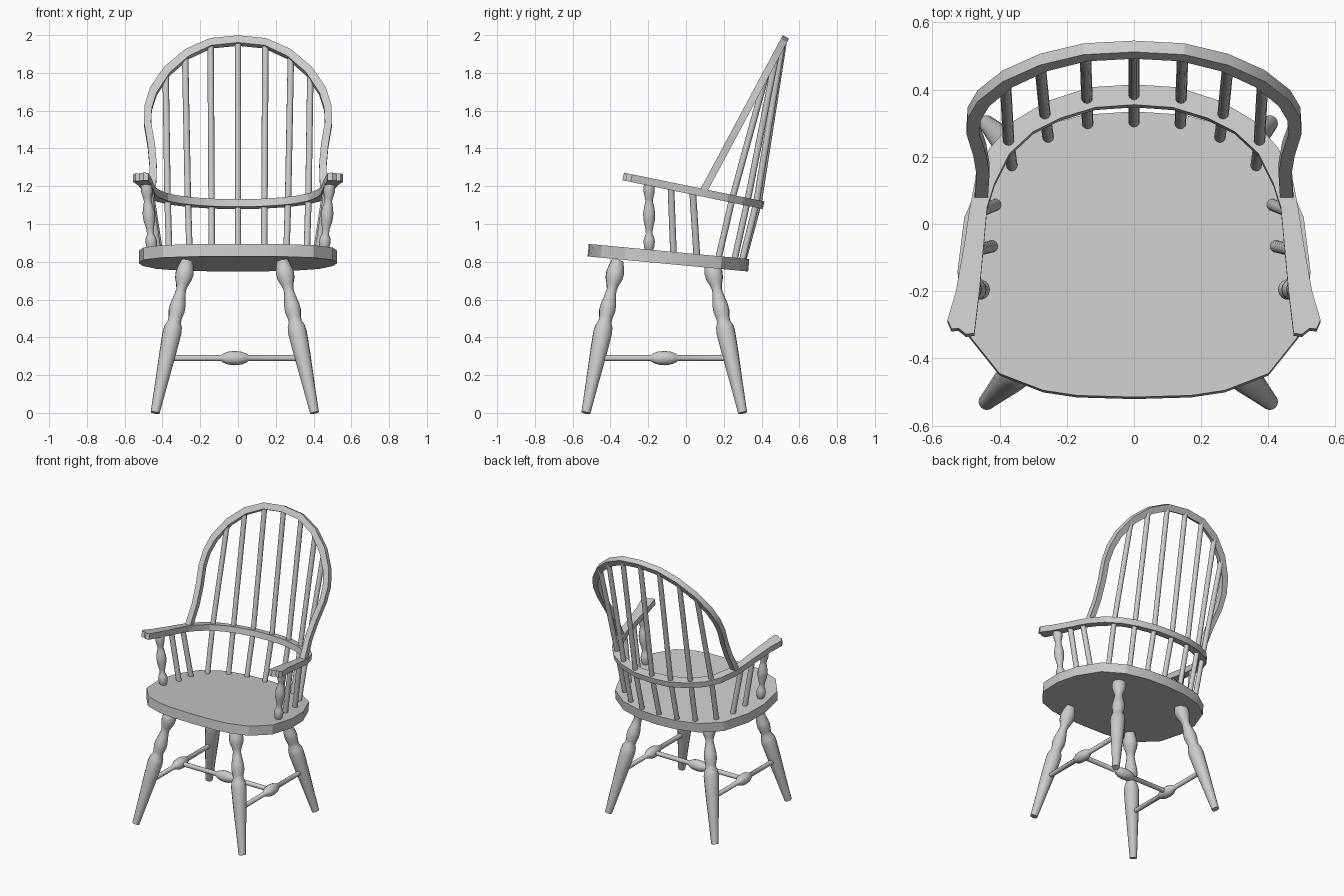
import bpy, bmesh
from mathutils import Vector

cube = bpy.data.objects.get("Cube")
if cube:
    bpy.data.objects.remove(cube, do_unlink=True)

GREY = bpy.data.materials.new("plain_grey")
GREY.use_nodes = True
GREY.diffuse_color = (0.6, 0.6, 0.6, 1)
GREY.node_tree.nodes["Principled BSDF"].inputs["Base Color"].default_value = (0.6, 0.6, 0.6, 1)


def finish(name, bm, angle=0.6):
    bmesh.ops.recalc_face_normals(bm, faces=bm.faces)
    mesh = bpy.data.meshes.new(name)
    bm.to_mesh(mesh)
    bm.free()
    mesh.materials.append(GREY)
    obj = bpy.data.objects.new(name, mesh)
    bpy.context.collection.objects.link(obj)
    bpy.ops.object.select_all(action="DESELECT")
    obj.select_set(True)
    bpy.context.view_layer.objects.active = obj
    bpy.ops.object.shade_smooth_by_angle(angle=angle)
    return obj


def skin(bm, rings):
    """Join closed rings of points into a capped tube."""
    rings = [[bm.verts.new(p) for p in ring] for ring in rings]
    n = len(rings[0])
    for a, b in zip(rings, rings[1:]):
        for i in range(n):
            j = (i + 1) % n
            bm.faces.new((a[i], a[j], b[j], b[i]))
    bm.faces.new(rings[0])
    bm.faces.new(rings[-1])


def circle(centre, axis, radius, sides=14):
    turn = Vector(axis).to_track_quat("Z", "Y").to_matrix()
    bm = bmesh.new()
    ring = bmesh.ops.create_circle(bm, segments=sides, radius=radius)["verts"]
    points = [centre + turn @ v.co for v in ring]
    bm.free()
    return points


def turned(name, start, end, profile):
    """Lathe-turned part; profile holds (fraction along, radius)."""
    start, end = Vector(start), Vector(end)
    bm = bmesh.new()
    skin(bm, [circle(start.lerp(end, t), end - start, r) for t, r in profile])
    return finish(name, bm, 0.9)


def rod(name, points, radius):
    """Round stick through a few points."""
    pts = [Vector(p) for p in points]
    axis = pts[-1] - pts[0]
    bm = bmesh.new()
    skin(bm, [circle(p, axis, radius, 12) for p in pts])
    return finish(name, bm)


def mirrored(half):
    """Complete a half outline that ends on the centre line."""
    return half + [(-x, v) for x, v in reversed(half[:-1])]


def bent_band(name, outer, inner, place, depth):
    """Flat bent strip between two outlines, thickened along its plane normal."""
    bm = bmesh.new()
    rings = []
    for o, i in zip(mirrored(outer), mirrored(inner)):
        a, b = place(*o), place(*i)
        rings.append([a, b, b + depth, a + depth])
    skin(bm, rings)
    return finish(name, bm, 0.3)


# Seat: tilted slab with a rounded outline
def seat_z(y):
    return 0.846 - 0.094 * y


half_seat = [(0, -0.515), (0.17, -0.51), (0.27, -0.495), (0.4, -0.445), (0.5, -0.32),
             (0.525, -0.14), (0.505, 0.02), (0.43, 0.19), (0.3, 0.285), (0.15, 0.325), (0, 0.335)]
outline = half_seat + [(-x, y) for x, y in half_seat[-2:0:-1]]
top = [Vector((x, y, seat_z(y))) for x, y in outline]
down = Vector((-0.0, -0.006, -0.066))
bm = bmesh.new()
skin(bm, [top, [p + down for p in top]])
finish("seat", bm, 0.3)


# Arm bow: one strip running round the back and flaring into the arms
def arm_z(y):
    return 1.27 - 0.205 * (y + 0.32)


def on_arm(x, y):
    return Vector((x, y, arm_z(y)))


arm_outer = [(0.555, -0.285), (0.53, -0.2), (0.505, -0.06), (0.49, 0.04), (0.475, 0.12),
             (0.43, 0.225), (0.36, 0.305), (0.26, 0.365), (0.13, 0.407), (0, 0.415)]
arm_inner = [(0.475, -0.325), (0.46, -0.2), (0.447, -0.06), (0.437, 0.05), (0.415, 0.12),
             (0.37, 0.21), (0.3, 0.275), (0.22, 0.315), (0.115, 0.347), (0, 0.355)]
bent_band("arm_bow", arm_outer, arm_inner, on_arm, Vector((0, -0.008, -0.04)))

# Rounded hand rests on the arm ends
for side, label in ((1, "left"), (-1, "right")):
    tip = [(0.555, -0.285), (0.543, -0.312), (0.522, -0.31), (0.5, -0.328), (0.475, -0.325)]
    pts = [on_arm(side * x, y) for x, y in tip]
    bm = bmesh.new()
    skin(bm, [pts, [p + Vector((0, -0.008, -0.04)) for p in pts]])
    finish(label + "_hand_rest", bm, 0.3)


# Back hoop: leaning arch rising from the arm bow
def hoop_y(z):
    return 0.09 + 0.535 * (z - 1.17)


normal = Vector((0, 0.882, -0.472)) * 0.038


def on_hoop(x, z):
    return Vector((x, hoop_y(z), z)) - normal / 2


hoop_outer = [(0.475, 1.16), (0.468, 1.3), (0.478, 1.41), (0.498, 1.53), (0.495, 1.62), (0.465, 1.715),
              (0.39, 1.825), (0.28, 1.917), (0.15, 1.975), (0, 1.99)]
hoop_inner = [(0.435, 1.16), (0.43, 1.31), (0.44, 1.42), (0.46, 1.53), (0.456, 1.61), (0.43, 1.69),
              (0.36, 1.795), (0.26, 1.882), (0.14, 1.938), (0, 1.952)]
bent_band("back_hoop", hoop_outer, hoop_inner, on_hoop, normal)

# Long back spindles: seat, through the arm bow, up to the hoop
long_spindles = [((0, 0.3), (0, 0.383), (0, 1.97)),
                 ((0.138, 0.295), (0.14, 0.372), (0.145, 1.955)),
                 ((0.255, 0.255), (0.265, 0.325), (0.28, 1.895)),
                 ((0.363, 0.17), (0.373, 0.245), (0.383, 1.8))]
for number, (foot, mid, head) in enumerate(long_spindles):
    for side in ((1, -1) if number else (1,)):
        rod(f"back_spindle_{number}_{'left' if side > 0 else 'right'}",
            [(side * foot[0], foot[1], seat_z(foot[1]) - 0.02),
             (side * mid[0], mid[1], arm_z(mid[1]) - 0.02),
             (side * head[0], hoop_y(head[1]), head[1])], 0.017)

# Arm supports: two short spindles and a turned post on each side
post_profile = [(0, 0.018), (0.06, 0.027), (0.14, 0.031), (0.2, 0.027), (0.25, 0.018), (0.32, 0.02),
                (0.45, 0.031), (0.55, 0.033), (0.65, 0.026), (0.72, 0.02), (0.76, 0.022),
                (0.85, 0.03), (0.93, 0.03), (1, 0.025)]
for side, label in ((1, "left"), (-1, "right")):
    for number, (x0, y0, x1, y1) in enumerate([(0.41, 0.058, 0.465, 0.035), (0.42, -0.066, 0.475, -0.08)]):
        rod(f"{label}_arm_spindle_{number}",
            [(side * x0, y0, seat_z(y0) - 0.02), (side * x1, y1, arm_z(y1) - 0.02)], 0.018)
    turned(label + "_arm_post", (side * 0.455, -0.195, seat_z(-0.195) - 0.01),
           (side * 0.487, -0.195, arm_z(-0.195) - 0.02), post_profile)

# Splayed turned legs, set about a shared centre
CX, CY = -0.017, -0.115
leg_profile = [(0, 0.024), (0.2, 0.034), (0.4, 0.045), (0.53, 0.05), (0.57, 0.046), (0.6, 0.035),
               (0.63, 0.036), (0.67, 0.043), (0.71, 0.041), (0.77, 0.031), (0.81, 0.026), (0.84, 0.032),
               (0.88, 0.045), (0.92, 0.048), (0.95, 0.043), (1, 0.032)]
for sx, label in ((1, "left"), (-1, "right")):
    for sy, end in ((-1, "front"), (1, "back")):
        turned(f"{end}_{label}_leg", (CX + sx * 0.422, CY + sy * 0.415, 0),
               (CX + sx * 0.252, CY + sy * 0.247, 0.805), leg_profile)

# Stretchers: one each side and one across the middle, with a swollen centre
swell = [(0, 0.016), (0.4, 0.016), (0.41, 0.022), (0.45, 0.034), (0.5, 0.038),
         (0.55, 0.034), (0.59, 0.022), (0.6, 0.016), (1, 0.016)]
for sx, label in ((1, "left"), (-1, "right")):
    x = CX + sx * 0.36
    turned(label + "_stretcher", (x, CY - 0.355, 0.29), (x, CY + 0.355, 0.29), swell)
turned("cross_stretcher", (CX - 0.36, CY, 0.29), (CX + 0.36, CY, 0.29), swell)
